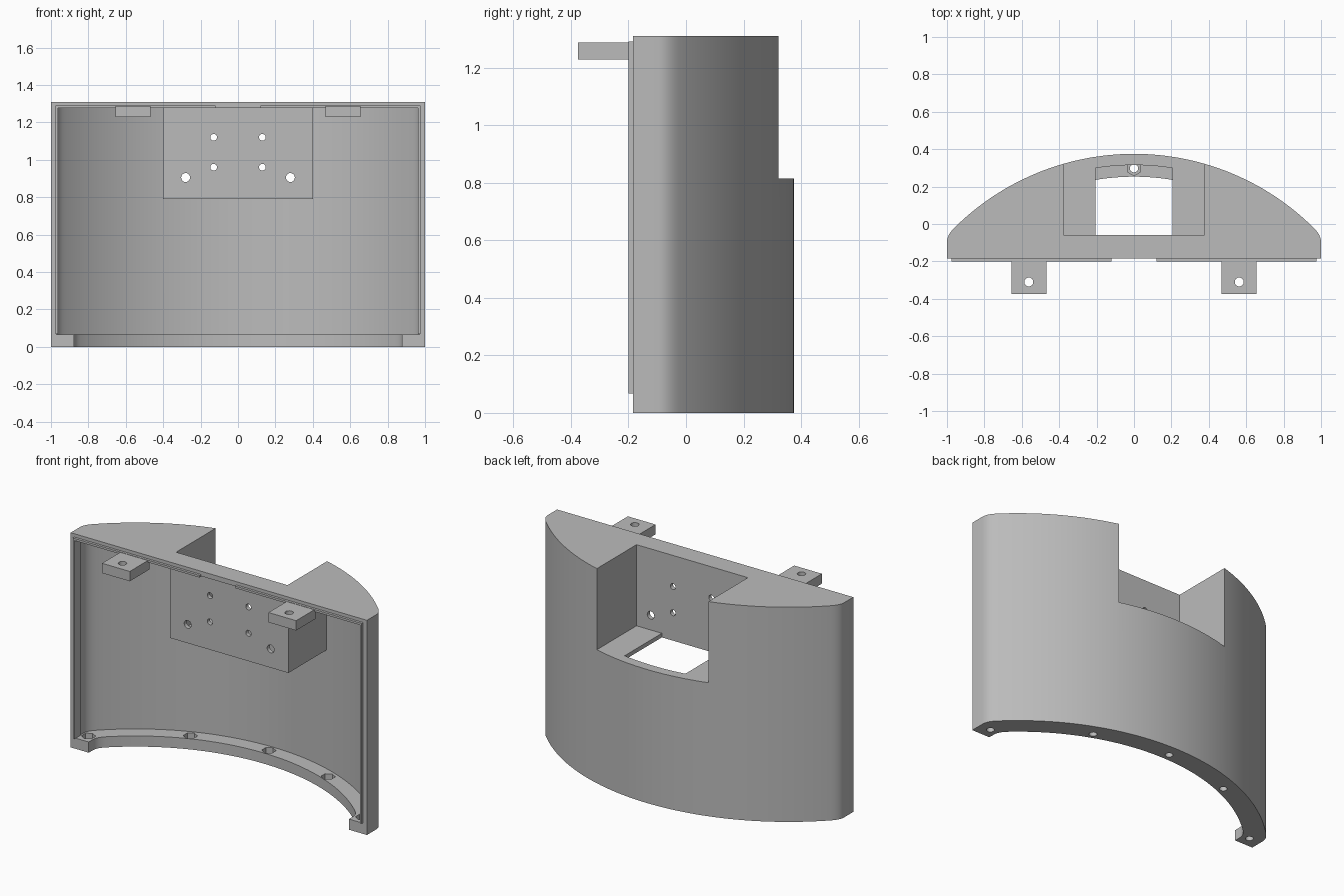
import bpy, bmesh, math
from mathutils import Matrix, Vector

old = bpy.data.objects.get("Cube")
if old:
    bpy.data.objects.remove(old, do_unlink=True)

grey = bpy.data.materials.new("plain grey")
grey.use_nodes = True
COLOUR = (0.5, 0.5, 0.5, 1)
grey.diffuse_color = COLOUR
grey.node_tree.nodes["Principled BSDF"].inputs["Base Color"].default_value = COLOUR

R, CY, FRONT, TOP = 1.364, -0.989, -0.185, 1.31


def arc_y(x, off):
    return CY + math.sqrt((R - off) ** 2 - x * x)


def outline(off, front):
    """Bow-shaped plan, inset by off, with softened side corners."""
    side = 1 - off
    corner = Vector((side, arc_y(side, off)))
    a = Vector((side, corner.y - 0.035))
    xb = side - 0.035
    b = Vector((xb, arc_y(xb, off)))
    half = [(side, front)]
    for i in range(6):
        t = i / 5
        half.append(tuple(a * (1 - t) ** 2 + corner * 2 * t * (1 - t) + b * t * t))
    limit = math.asin(xb / (R - off))
    n = 28
    for i in range(1, n):
        ang = limit * (1 - i / n)
        half.append(((R - off) * math.sin(ang), CY + (R - off) * math.cos(ang)))
    return half + [(0, CY + R - off)] + [(-x, y) for x, y in reversed(half)]


def bay(half, front, off):
    """Rectangular plan whose back edge follows the bow."""
    xs = [half * (1 - i / 8) for i in range(17)]
    return [(-half, front), (half, front)] + [(x, arc_y(x, off)) for x in xs]


def add_prism(bm, pts, z0, z1):
    lo = [bm.verts.new((x, y, z0)) for x, y in pts]
    hi = [bm.verts.new((x, y, z1)) for x, y in pts]
    bm.faces.new(lo[::-1])
    bm.faces.new(hi)
    for i in range(len(pts)):
        j = (i + 1) % len(pts)
        bm.faces.new((lo[i], lo[j], hi[j], hi[i]))


def add_box(bm, lo, hi):
    x0, y0, z0 = lo
    x1, y1, z1 = hi
    add_prism(bm, [(x0, y0), (x1, y0), (x1, y1), (x0, y1)], z0, z1)


def add_rod(bm, centre, radius, depth, sides=20, along_y=False):
    m = Matrix.Translation(centre)
    if along_y:
        m = m @ Matrix.Rotation(math.pi / 2, 4, 'X')
    bmesh.ops.create_cone(bm, cap_ends=True, segments=sides, radius1=radius,
                          radius2=radius, depth=depth, matrix=m)


def make(name, build):
    bm = bmesh.new()
    build(bm)
    bmesh.ops.recalc_face_normals(bm, faces=bm.faces)
    mesh = bpy.data.meshes.new(name)
    bm.to_mesh(mesh)
    bm.free()
    mesh.materials.append(grey)
    ob = bpy.data.objects.new(name, mesh)
    bpy.context.collection.objects.link(ob)
    return ob


def activate(ob):
    bpy.ops.object.select_all(action='DESELECT')
    ob.select_set(True)
    bpy.context.view_layer.objects.active = ob


def combine(ob, build, operation='DIFFERENCE'):
    tool = make("helper", build)
    tool.hide_render = True
    mod = ob.modifiers.new("combine", 'BOOLEAN')
    mod.operation, mod.solver, mod.object = operation, 'EXACT', tool
    activate(ob)
    bpy.ops.object.modifier_apply(modifier=mod.name)
    bpy.data.objects.remove(tool, do_unlink=True)


# Shell: hollow from the front, with a bottom flange left standing
shell = make("shell", lambda bm: add_prism(bm, outline(0, FRONT), 0, TOP))
combine(shell, lambda bm: add_prism(bm, outline(0.03, -0.5), 0.065, 1.28))
combine(shell, lambda bm: add_prism(bm, outline(0.122, -0.5), -0.2, 0.2))

# Recessed bay at the top back, with an opening in its floor
combine(shell, lambda bm: add_prism(bm, bay(0.4, -0.085, 0.015), 0.79, 1.295), 'UNION')
combine(shell, lambda bm: add_box(bm, (-0.376, -0.06, 0.815), (0.376, 0.8, 1.6)))
combine(shell, lambda bm: add_prism(bm, bay(0.205, -0.06, 0.06), 0.7, 0.9))


# Screw holes through the bay wall
def bay_holes(bm):
    for s in (-1, 1):
        for x, z, r in ((0.13, 1.12, 0.018), (0.13, 0.96, 0.018), (0.28, 0.905, 0.024)):
            add_rod(bm, (s * x, -0.07, z), r, 0.1, along_y=True)


combine(shell, bay_holes)

# Flange bolt holes with hexagonal nut pockets
BOLTS = [(0, 0.298)] + [(s * x, y) for s in (-1, 1) for x, y in ((0.465, 0.205), (0.925, -0.12))]


def flange_holes(bm):
    for x, y in BOLTS:
        add_rod(bm, (x, y, 0), 0.022, 0.3)


def nut_pockets(bm):
    for x, y in BOLTS:
        add_rod(bm, (x, y, 0.065), 0.04, 0.07, sides=6)


combine(shell, flange_holes)
combine(shell, nut_pockets)
activate(shell)
bpy.ops.object.shade_smooth_by_angle(angle=math.radians(25))

# Locating lip and mounting tabs on each side
for s, side in ((1, "left"), (-1, "right")):
    def lip(bm):
        pts = [(0.12, 1.29), (0.12, 1.277), (0.962, 1.277),
               (0.962, 0.068), (0.975, 0.068), (0.975, 1.29)]
        add_prism(bm, pts, 0.14, 0.2)
        for v in bm.verts:
            v.co = (s * v.co.x, -v.co.z, v.co.y)

    def tab(bm):
        xs = sorted((s * 0.468, s * 0.655))
        add_box(bm, (xs[0], -0.375, 1.228), (xs[1], -0.185, 1.288))

    make(side + "_lip", lip)
    mount = make(side + "_mounting_tab", tab)
    combine(mount, lambda bm: add_rod(bm, (s * 0.5625, -0.31, 1.26), 0.024, 0.3))
    activate(mount)
    bpy.ops.object.shade_smooth_by_angle(angle=math.radians(25))
